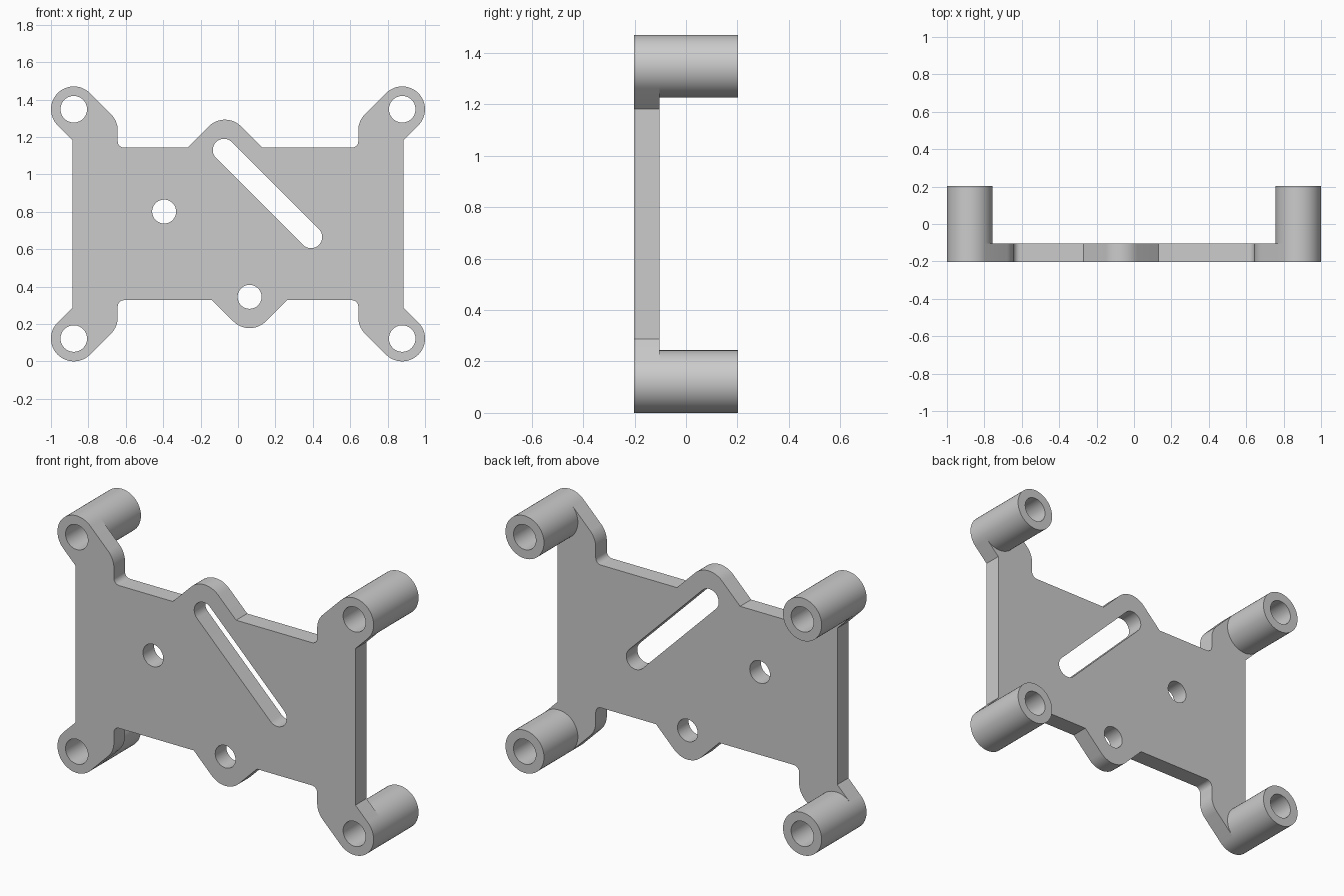
import bpy, bmesh, math
from mathutils import Vector

cube = bpy.data.objects.get("Cube")
if cube:
    bpy.data.objects.remove(cube)

FRONT, PLATE_BACK, POST_BACK = -0.203, -0.103, 0.203
MID_Z = 0.735
POST_X, POST_DZ, POST_R, POST_HOLE = 0.878, 0.613, 0.122, 0.071
SIDE_X, EDGE_DZ, ARM_X = 0.885, 0.408, 0.643

grey = bpy.data.materials.new("plain grey")
grey.use_nodes = True
colour = (0.6, 0.6, 0.6, 1)
grey.diffuse_color = colour
grey.node_tree.nodes["Principled BSDF"].inputs["Base Color"].default_value = colour


def rounded(corners, steps=12):
    """Closed outline from (x, z, radius) corners, with each corner filleted."""
    points = []
    for i, (x, z, r) in enumerate(corners):
        p = Vector((x, z))
        if r == 0:
            points.append(p)
            continue
        u = (Vector(corners[i - 1][:2]) - p).normalized()
        v = (Vector(corners[(i + 1) % len(corners)][:2]) - p).normalized()
        half = u.angle(v) / 2
        centre = p + (u + v).normalized() * (r / math.sin(half))
        t = r / math.tan(half)
        start = (p + u * t - centre).normalized()
        end = (p + v * t - centre).normalized()
        points += [centre + start.slerp(end, k / steps).normalized() * r
                   for k in range(steps + 1)]
    return [p for i, p in enumerate(points) if (p - points[i - 1]).length > 1e-4]


def circle(x, z, r, n=48):
    return [Vector((x + r * math.cos(math.tau * k / n), z + r * math.sin(math.tau * k / n)))
            for k in range(n)]


def slot(a, b, r):
    a, b = Vector(a), Vector(b)
    d = (b - a).normalized() * r
    n = Vector((-d.y, d.x))
    return rounded([(*p, r) for p in (a - d + n, b + d + n, b + d - n, a - d - n)])


def extruded(name, loops, y0, y1):
    """Solid between y0 and y1; the first loop is the outline, the rest are holes."""
    bm = bmesh.new()
    edges = []
    for loop in loops:
        verts = [bm.verts.new((p.x, y0, p.y)) for p in loop]
        edges += [bm.edges.new((verts[i - 1], verts[i])) for i in range(len(verts))]
    bmesh.ops.triangle_fill(bm, use_beauty=True, edges=edges, normal=(0, -1, 0))
    grown = bmesh.ops.extrude_face_region(bm, geom=bm.faces[:], use_keep_orig=True)["geom"]
    moved = [g for g in grown if isinstance(g, bmesh.types.BMVert)]
    bmesh.ops.translate(bm, verts=moved, vec=(0, y1 - y0, 0))
    bmesh.ops.recalc_face_normals(bm, faces=bm.faces[:])
    mesh = bpy.data.meshes.new(name)
    bm.to_mesh(mesh)
    bm.free()
    mesh.materials.append(grey)
    obj = bpy.data.objects.new(name, mesh)
    bpy.context.collection.objects.link(obj)
    bpy.ops.object.select_all(action='DESELECT')
    obj.select_set(True)
    bpy.context.view_layer.objects.active = obj
    bpy.ops.object.shade_smooth_by_angle(angle=math.radians(30))


# One corner arm, from the side edge round the post to the long edge
reach = POST_R * math.sqrt(2)
arm = [
    (SIDE_X, POST_DZ - reach + SIDE_X - POST_X, 0),
    (POST_X + reach, POST_DZ, POST_R),
    (POST_X, POST_DZ + reach, POST_R),
    (ARM_X, POST_DZ + reach + ARM_X - POST_X, POST_R),
    (ARM_X, EDGE_DZ, 0.033),
]


def corner_arm(sx, sz):
    return [(sx * x, MID_Z + sz * z, r) for x, z, r in arm]


def lug(x, sz):
    """Triangular bump with a rounded tip on a long edge."""
    z = MID_Z + sz * EDGE_DZ
    return [(x - 0.2, z, 0), (x, z + sz * 0.2, POST_R), (x + 0.2, z, 0)]


# Plate outline, clockwise from the upper right arm
outline = rounded(
    corner_arm(-1, 1) + lug(-0.07, 1) + corner_arm(1, 1)[::-1]
    + corner_arm(1, -1) + lug(0.062, -1)[::-1] + corner_arm(-1, -1)[::-1])

posts = {f"{level}_{side}_post": (sx * POST_X, MID_Z + sz * POST_DZ)
         for level, sz in (("upper", 1), ("lower", -1))
         for side, sx in (("left", 1), ("right", -1))}

# Plate with post holes, two screw holes and the diagonal slot
holes = [circle(x, z, POST_HOLE) for x, z in posts.values()]
holes += [circle(-0.395, 0.801, 0.064), circle(0.062, 0.345, 0.064)]
holes.append(slot((-0.075, 1.13), (0.39, 0.665), 0.06))
extruded("mounting_plate", [outline] + holes, FRONT, PLATE_BACK)

# Hollow posts standing off the back
for name, (x, z) in posts.items():
    extruded(name, [circle(x, z, POST_R), circle(x, z, POST_HOLE)], PLATE_BACK, POST_BACK)
